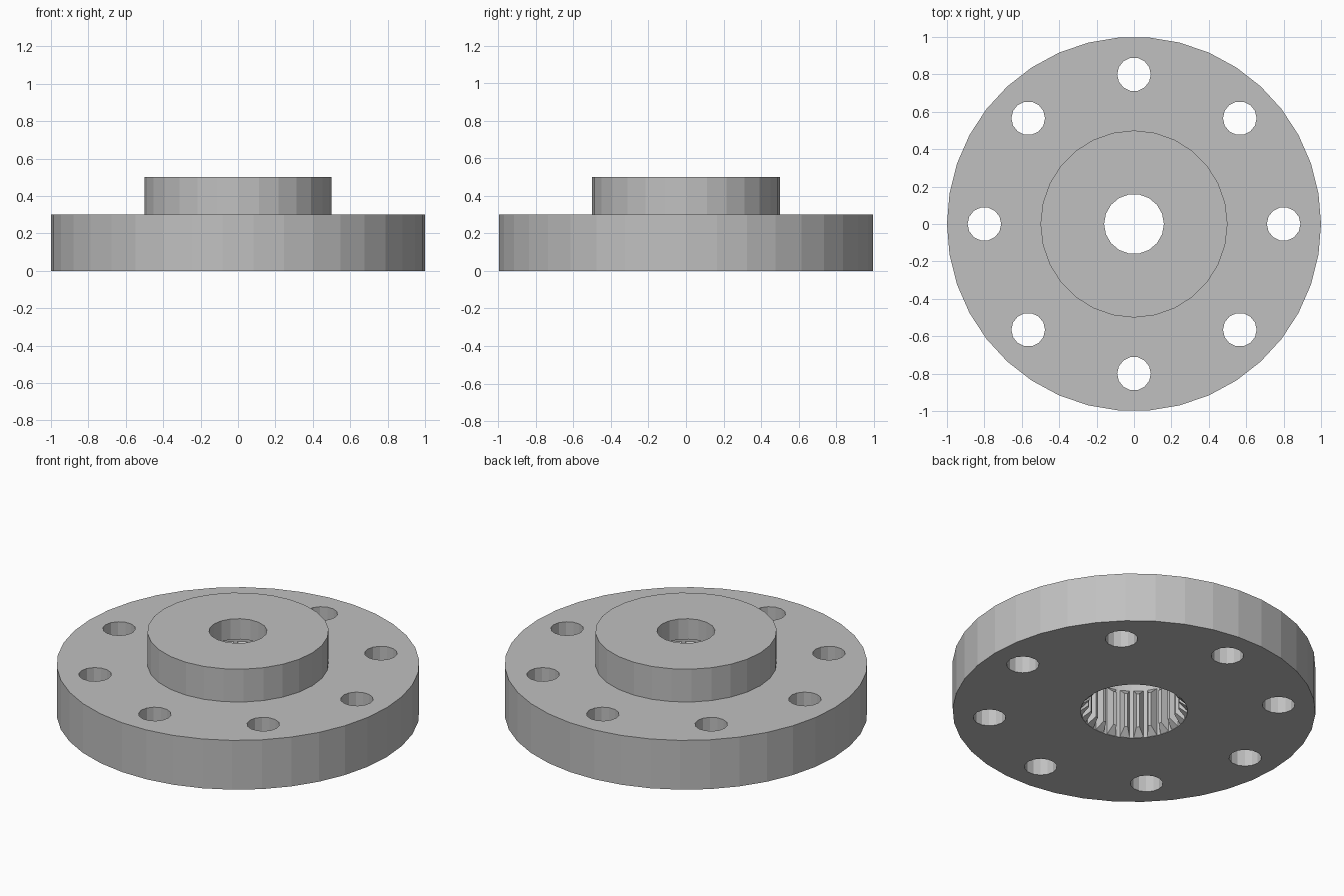
import bpy, bmesh
from math import cos, sin, tau

cube = bpy.data.objects.get("Cube")
if cube:
    bpy.data.objects.remove(cube, do_unlink=True)

steel = bpy.data.materials.new("grey_steel")
steel.use_nodes = True
GREY = (0.53, 0.53, 0.53, 1)
steel.diffuse_color = GREY
bsdf = next(n for n in steel.node_tree.nodes if n.type == 'BSDF_PRINCIPLED')
bsdf.inputs["Base Color"].default_value = GREY


def finish(name, bm):
    bmesh.ops.recalc_face_normals(bm, faces=bm.faces)
    mesh = bpy.data.meshes.new(name)
    bm.to_mesh(mesh)
    bm.free()
    mesh.materials.append(steel)
    obj = bpy.data.objects.new(name, mesh)
    bpy.context.collection.objects.link(obj)
    return obj


def cylinder(name, radius, z0, z1, sides, x=0, y=0):
    bm = bmesh.new()
    ring = [bm.verts.new((x + radius * cos(tau * i / sides),
                          y + radius * sin(tau * i / sides), z0)) for i in range(sides)]
    base = bm.faces.new(ring)
    top = bmesh.ops.extrude_face_region(bm, geom=[base])["geom"]
    for v in top:
        if isinstance(v, bmesh.types.BMVert):
            v.co.z = z1
    return finish(name, bm)


def combine(target, tool, operation):
    mod = target.modifiers.new("combine", 'BOOLEAN')
    mod.operation, mod.solver, mod.object = operation, 'EXACT', tool
    bpy.context.view_layer.objects.active = target
    bpy.ops.object.modifier_apply(modifier=mod.name)
    bpy.data.objects.remove(tool, do_unlink=True)


# Flange disc joined with the raised hub
flange = cylinder("flange", 1, 0, 0.3, 38)
combine(flange, cylinder("hub", 0.5, 0.1, 0.5, 28), 'UNION')

# Wide socket from below, then the narrow bore through the hub
combine(flange, cylinder("socket_cutter", 0.295, -0.1, 0.375, 48), 'DIFFERENCE')
combine(flange, cylinder("bore_cutter", 0.16, 0.3, 0.6, 18), 'DIFFERENCE')

# Ring of eight bolt holes
for i in range(8):
    a = tau * i / 8
    combine(flange, cylinder("bolt_cutter", 0.09, -0.1, 0.4, 14,
                             0.8 * cos(a), 0.8 * sin(a)), 'DIFFERENCE')

# Internal spline teeth with chamfered ends
TEETH = 24
bm = bmesh.new()
for i in range(TEETH):
    a = tau * i / TEETH
    rings = []
    for z_root, z_tip in ((0.001, 0.045), (0.3, 0.255)):
        rings.append([bm.verts.new((r * cos(a + d), r * sin(a + d), z)) for r, d, z in
                      ((0.297, -0.095, z_root), (0.25, -0.035, z_tip),
                       (0.25, 0.035, z_tip), (0.297, 0.095, z_root))])
    low, high = rings
    bm.faces.new(low)
    bm.faces.new(high)
    for j in range(4):
        k = (j + 1) % 4
        bm.faces.new((low[j], low[k], high[k], high[j]))
finish("spline_teeth", bm)
